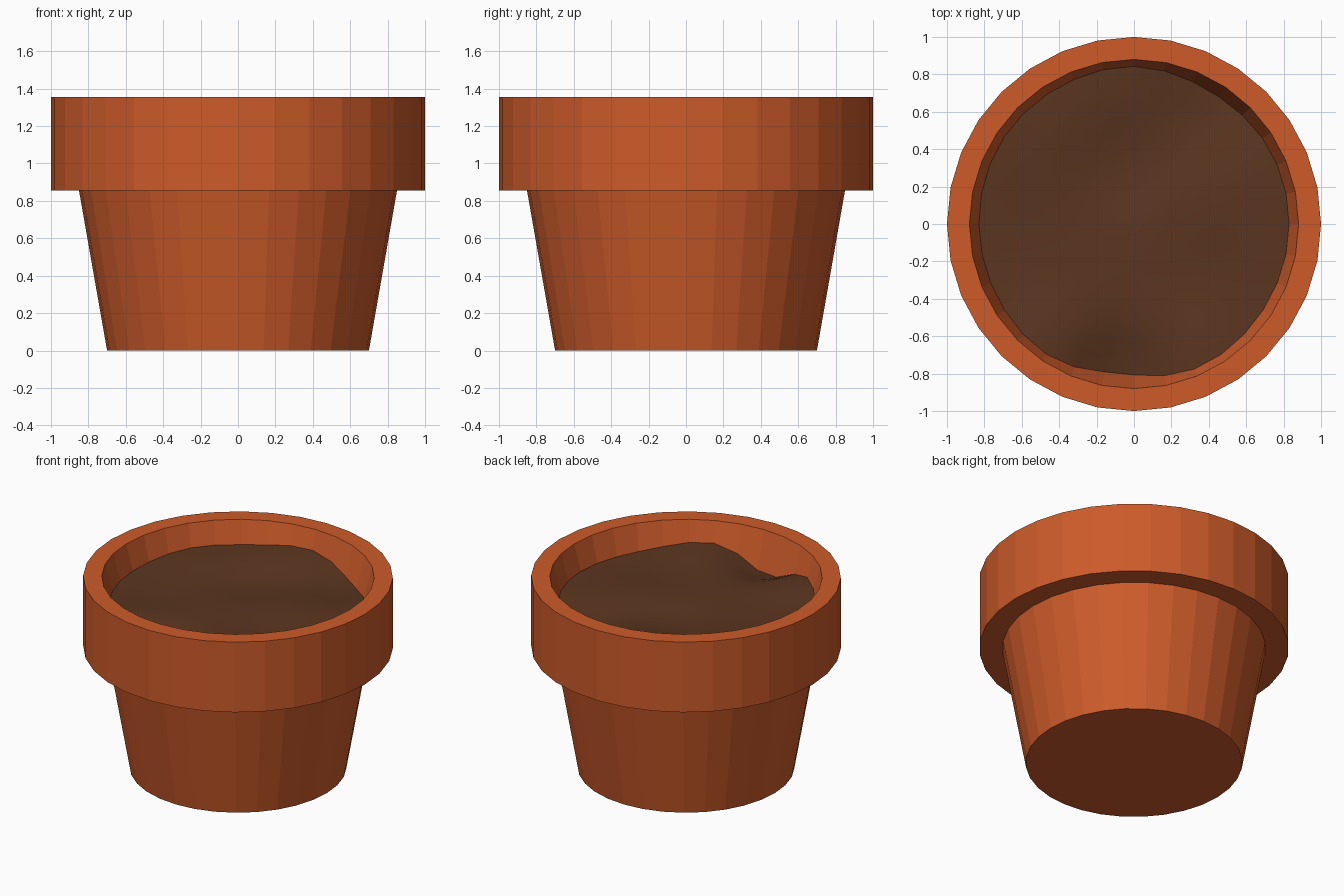
import bpy, bmesh, math

if "Cube" in bpy.data.objects:
    bpy.data.objects.remove(bpy.data.objects["Cube"])

SIDES = 32


def material(name, color):
    m = bpy.data.materials.new(name)
    m.diffuse_color = (*color, 1)
    m.use_nodes = True
    m.node_tree.nodes["Principled BSDF"].inputs["Base Color"].default_value = m.diffuse_color
    return m


def finish(bm, name, mat, smooth=False):
    bmesh.ops.recalc_face_normals(bm, faces=bm.faces)
    mesh = bpy.data.meshes.new(name)
    bm.to_mesh(mesh)
    bm.free()
    mesh.materials.append(mat)
    for p in mesh.polygons:
        p.use_smooth = smooth
    ob = bpy.data.objects.new(name, mesh)
    bpy.context.collection.objects.link(ob)
    return ob


def ring(bm, fn):
    return [bm.verts.new(fn(2 * math.pi * i / SIDES)) for i in range(SIDES)]


def bridge(bm, a, b):
    for i in range(SIDES):
        j = (i + 1) % SIDES
        bm.faces.new((a[i], a[j], b[j], b[i]))


clay = material("clay", (0.61, 0.105, 0.023))
earth = material("earth", (0.105, 0.036, 0.014))

# Pot: faceted turned profile with overhanging rim and tapered hollow inside
profile = [(0.70, 0), (0.85, 0.855), (1, 0.855), (1, 1.355), (0.88, 1.355), (0.545, 0.16)]
bm = bmesh.new()
rings = [ring(bm, lambda a, r=r, z=z: (r * math.cos(a), r * math.sin(a), z)) for r, z in profile]
for a, b in zip(rings, rings[1:]):
    bridge(bm, a, b)
bm.faces.new(rings[0])
bm.faces.new(rings[-1])
finish(bm, "pot", clay)

# Soil: gently uneven disc whose edge meets the inner wall
BUMPS = [  # x, y, height, spread
    (0, 0.83, 0.06, 0.25), (0.40, 0.72, -0.05, 0.22), (-0.09, -0.84, -0.11, 0.18),
    (0.32, -0.75, 0.05, 0.22), (-0.42, -0.70, 0.05, 0.20), (-0.1, 0.3, -0.03, 0.2),
    (-0.6, 0.45, 0.03, 0.25), (0.3, 0.1, 0.03, 0.25),
]


def soil_z(x, y):
    return 1.17 + sum(h * math.exp(-((x - u) ** 2 + (y - v) ** 2) / (2 * s * s)) for u, v, h, s in BUMPS)


def soil_point(t):
    def fn(a):
        r = 0.83 * t
        z = soil_z(r * math.cos(a), r * math.sin(a))
        r = t * (0.88 - (1.355 - z) * 0.28) if t == 1 else r * 0.97
        return (r * math.cos(a), r * math.sin(a), z)
    return fn


bm = bmesh.new()
rings = [ring(bm, soil_point(k / 10)) for k in range(1, 11)]
for a, b in zip(rings, rings[1:]):
    bridge(bm, a, b)
centre = bm.verts.new((0, 0, soil_z(0, 0)))
for i in range(SIDES):
    bm.faces.new((centre, rings[0][i], rings[0][(i + 1) % SIDES]))
soil = finish(bm, "soil", earth, smooth=True)
if soil.data.polygons[0].normal.z < 0:
    soil.data.flip_normals()
